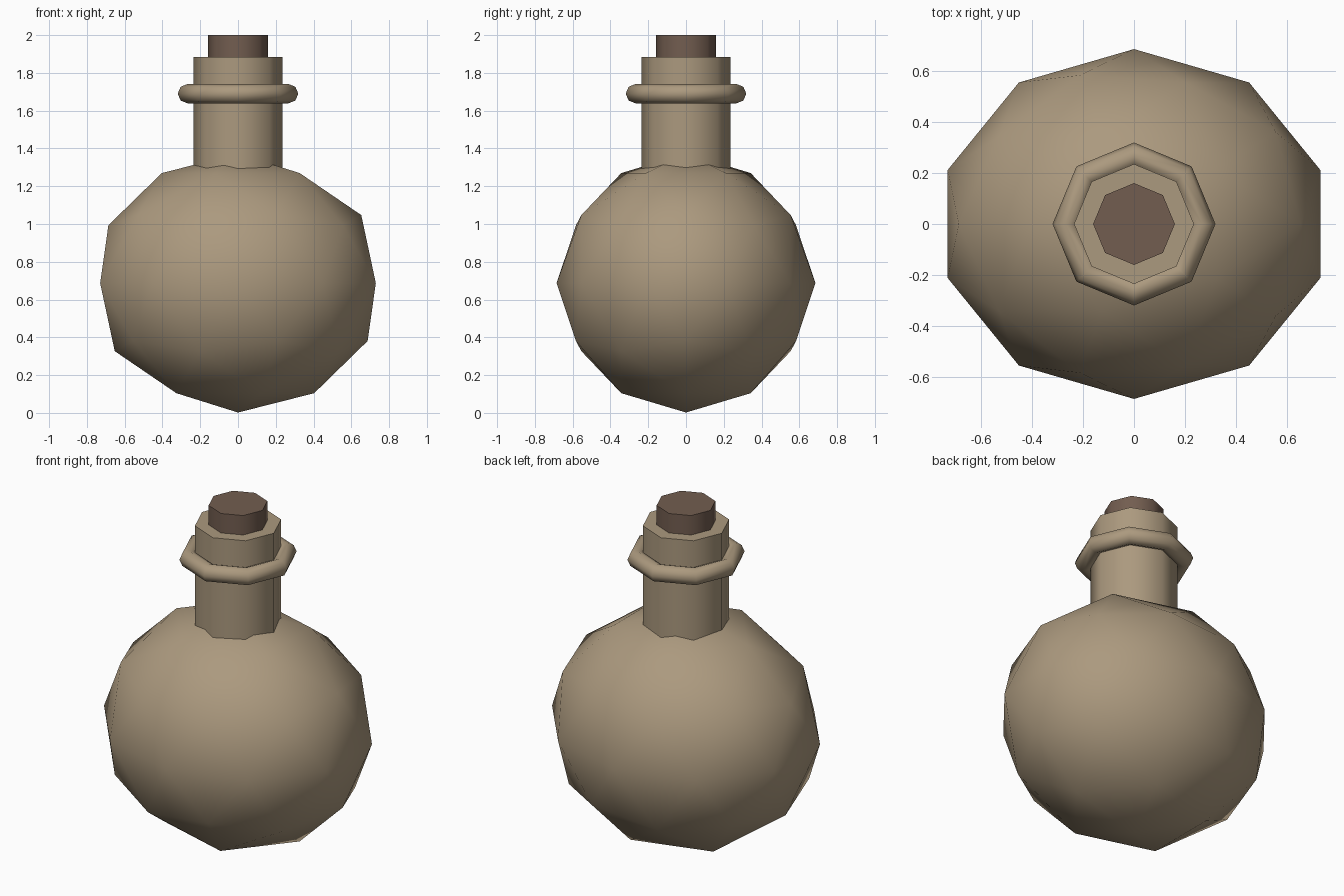
import bpy
from math import radians

if "Cube" in bpy.data.objects:
    bpy.data.objects.remove(bpy.data.objects["Cube"], do_unlink=True)


def material(name, colour):
    mat = bpy.data.materials.new(name)
    mat.use_nodes = True
    mat.diffuse_color = colour
    mat.node_tree.nodes["Principled BSDF"].inputs["Base Color"].default_value = colour
    return mat


def finish(name, mat, angle):
    """Name, colour and smooth the part just added."""
    part = bpy.context.object
    part.name = name
    part.data.materials.append(mat)
    bpy.ops.object.shade_smooth_by_angle(angle=radians(angle))
    return part


def octagon_post(name, radius, bottom, top, mat):
    bpy.ops.mesh.primitive_cylinder_add(
        vertices=8, radius=radius, depth=top - bottom,
        location=(0, 0, (top + bottom) / 2))
    return finish(name, mat, 50)


clay = material("tan clay", (0.41, 0.32, 0.21, 1))
bark = material("brown cork", (0.17, 0.11, 0.08, 1))

# Round body, slightly wider than deep
bpy.ops.mesh.primitive_ico_sphere_add(
    subdivisions=2, radius=0.685, location=(0, 0, 0.687), rotation=(0, 0, radians(180)))
bpy.context.object.scale.x = 1.12
finish("body", clay, 60)

# Neck and stopper
octagon_post("neck", 0.235, 1.1, 1.885, clay)
octagon_post("stopper", 0.16, 1.7, 2.0, bark)

# Collar ring around the neck
bpy.ops.mesh.primitive_torus_add(
    major_segments=8, minor_segments=8, major_radius=0.268, minor_radius=0.051,
    location=(0, 0, 1.69))
finish("neck_ring", clay, 100)
